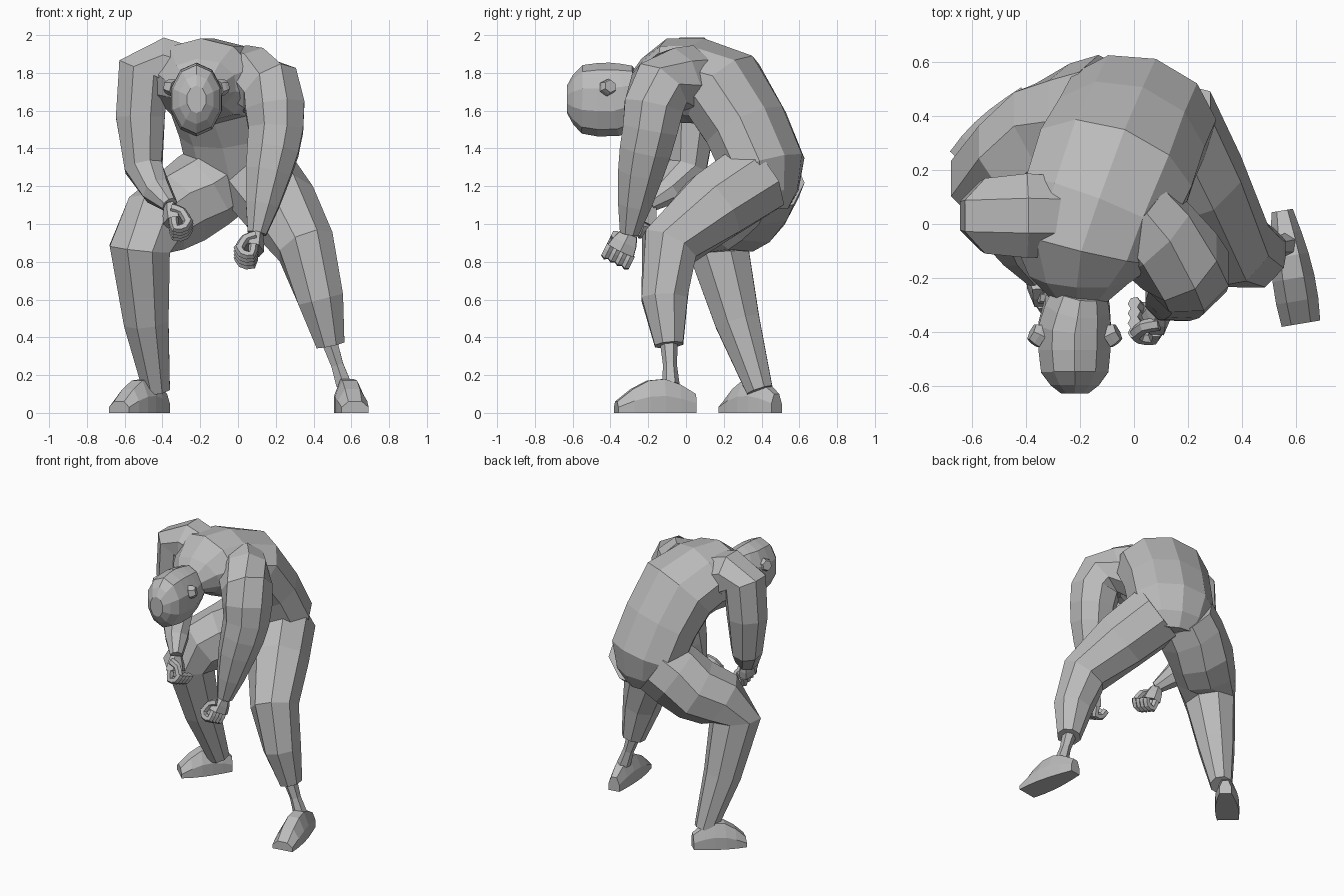
import bpy, bmesh, math
from mathutils import Vector, Matrix

cube = bpy.data.objects.get("Cube")
if cube:
    bpy.data.objects.remove(cube, do_unlink=True)

grey = (0.5, 0.5, 0.5, 1)
clay = bpy.data.materials.new("clay_grey")
clay.use_nodes = True
clay.diffuse_color = grey
clay.node_tree.nodes["Principled BSDF"].inputs["Base Color"].default_value = grey

side_axis, depth_axis, up_axis = (Vector(axis) for axis in Matrix.Identity(3))


def skin_rings(name, rings):
    """Bridge equal rings of points into a closed flat-shaded object."""
    bm = bmesh.new()
    loops = [[bm.verts.new(point) for point in ring] for ring in rings]
    for lower, upper in zip(loops, loops[1:]):
        for i in range(len(lower)):
            bm.faces.new((lower[i - 1], lower[i], upper[i], upper[i - 1]))
    bm.faces.new(loops[0])
    bm.faces.new(loops[-1])
    bmesh.ops.recalc_face_normals(bm, faces=bm.faces)
    mesh = bpy.data.meshes.new(name)
    bm.to_mesh(mesh)
    bm.free()
    mesh.materials.append(clay)
    bpy.context.collection.objects.link(bpy.data.objects.new(name, mesh))


def fill_between(points, radii, bulge):
    """Add a ring halfway along every bone, bowed outward and swollen like muscle."""
    path, widths = [points[0]], [radii[0]]
    last = len(points) - 1
    for k in range(last):
        start, end = points[k], points[k + 1]
        before, after = points[max(k - 1, 0)], points[min(k + 2, last)]
        middle = (start + end) / 2
        path += [middle + (middle - (before + after) / 2) * 0.1, end]
        widths += [(radii[k] + radii[k + 1]) / 2 * bulge, radii[k + 1]]
    return path, widths


def limb(name, joints, radii, hint=side_axis, flatness=1, sides=8, bulge=1.08):
    """Sweep a polygon through the joints, with a radius at each joint."""
    path, widths = fill_between([Vector(joint) for joint in joints], radii, bulge)
    grow = 1 / math.cos(math.pi / sides)
    rings = []
    for k, (centre, width) in enumerate(zip(path, widths)):
        along = (path[min(k + 1, len(path) - 1)] - path[max(k - 1, 0)]).normalized()
        across = (hint - along * hint.dot(along)).normalized()
        outward = along.cross(across) * flatness
        angles = [math.tau * (i + 0.5) / sides for i in range(sides)]
        rings.append([centre + (across * math.cos(a) + outward * math.sin(a)) * width * grow
                      for a in angles])
    skin_rings(name, rings)


def foot(name, heel, toe, rows=5):
    """A flat-soled wedge, highest at the instep and widest at the ball."""
    heel, toe = Vector(heel), Vector(toe)
    side = (toe - heel).cross(up_axis).normalized()
    section = ((-1, 0), (-1, 0.5), (-0.5, 1), (0.5, 1), (1, 0.5), (1, 0))
    rings = []
    for row in range(rows + 1):
        f = row / rows
        width = 0.04 + 0.04 * math.sin(f * math.pi * 0.7)
        height = 0.1 + 0.1 * math.sin(f * math.pi) - 0.04 * f
        rings.append([heel.lerp(toe, f) + side * width * a + up_axis * height * b
                      for a, b in section])
    skin_rings(name, rings)


def hand(name, wrist, pointing, curl):
    """A palm with four curled fingers and a thumb; curl is the palm direction."""
    wrist, along = Vector(wrist), Vector(pointing).normalized()
    palm = (curl - along * curl.dot(along)).normalized()
    spread = along.cross(palm)
    if spread.y > 0:
        spread = -spread
    knuckles = wrist + along * 0.1
    limb(name + "_palm", [wrist, knuckles], [0.045, 0.075], spread, flatness=0.65, sides=6)

    def digit(part, root, moves):
        points = [root]
        for forward, inward in moves:
            points.append(points[-1] + along * forward + palm * inward)
        limb(name + part, points, [0.022] * len(points), spread, sides=6, bulge=1)

    for i, finger in enumerate(("index", "middle", "ring", "little")):
        digit("_" + finger, knuckles + spread * (1.5 - i) * 0.04,
              [(0.06, 0), (0, 0.05), (-0.04, 0.03)])
    digit("_thumb", wrist + along * 0.04 + spread * 0.06, [(0.03, 0.05), (0.06, 0.02)])


# Torso, bent forward and turned slightly to its right, running into the neck
limb("torso",
     [(0.02, 0.41, 1.1), (0.02, 0.41, 1.3), (-0.08, 0.2, 1.71), (-0.19, -0.08, 1.76),
      (-0.2, -0.28, 1.7)],
     [0.17, 0.28, 0.3, 0.28, 0.1],
     hint=Vector((1, -0.3, 0)), flatness=0.76, sides=10, bulge=0.98)

# Head and ears
limb("head", [(-0.2, -0.24, 1.7), (-0.22, -0.38, 1.66), (-0.22, -0.55, 1.66), (-0.22, -0.63, 1.66)],
     [0.1, 0.135, 0.125, 0.05], flatness=1.38, sides=10, bulge=1.03)
for name, x, tip in (("left_ear", -0.1, -0.06), ("right_ear", -0.34, -0.38)):
    limb(name, [(x, -0.42, 1.72), (tip, -0.4, 1.73)], [0.04, 0.03], hint=depth_axis, sides=6)

# Arms
left_wrist, right_wrist = (0.1, -0.3, 0.95), (-0.36, -0.2, 1.1)
limb("left_arm", [(0, 0.03, 1.78), (0.17, -0.14, 1.72), (0.2, -0.19, 1.5), (0.16, -0.24, 1.27),
                  left_wrist],
     [0.16, 0.16, 0.145, 0.12, 0.05], bulge=1.03)
limb("right_arm", [(-0.3, 0.03, 1.8), (-0.5, 0.03, 1.81), (-0.5, 0.01, 1.3), right_wrist],
     [0.15, 0.14, 0.1, 0.04], hint=depth_axis)
hand("left_hand", left_wrist, (-0.2, -0.5, -1), -side_axis)
hand("right_hand", right_wrist, (0.2, -0.4, -1), side_axis)

# Legs, the left one ending in a thin bare ankle
left_cuff, left_ankle = (0.49, -0.09, 0.36), (0.56, -0.08, 0.15)
limb("left_leg", [(0.1, 0.38, 1.25), (0.36, -0.09, 0.88), left_cuff], [0.2, 0.15, 0.075])
limb("left_ankle", [left_cuff, left_ankle], [0.04, 0.04], sides=6, bulge=0.8)
limb("right_leg", [(-0.08, 0.42, 1.25), (-0.31, 0.33, 1.08), (-0.52, 0.17, 0.87),
                   (-0.43, 0.39, 0.12)],
     [0.2, 0.2, 0.16, 0.07], bulge=1.03)

# Feet
foot("left_foot", (0.55, 0.05, 0), (0.62, -0.37, 0))
foot("right_foot", (-0.39, 0.48, 0), (-0.63, 0.22, 0))
